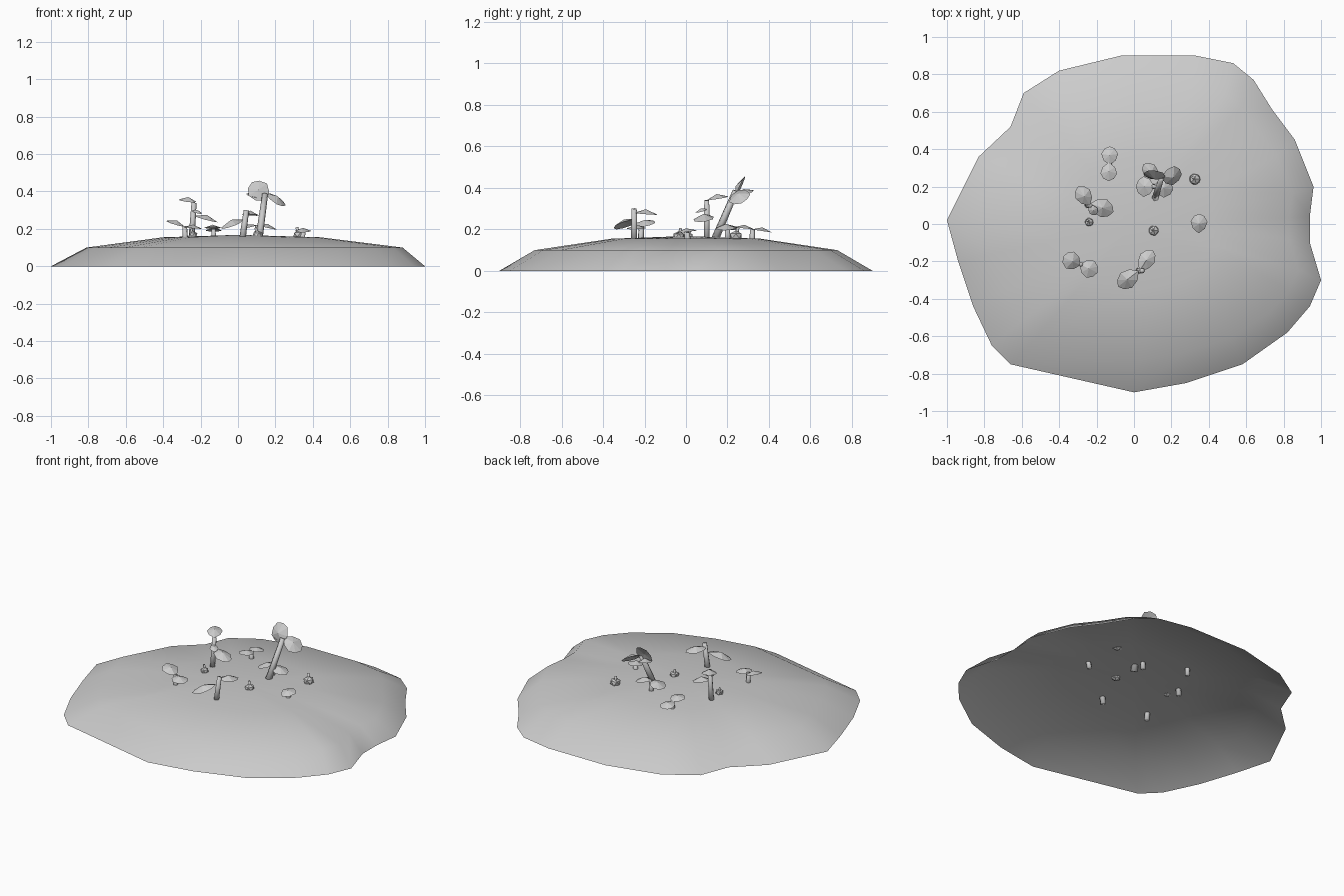
import bpy, bmesh, math
from mathutils import Vector

cube = bpy.data.objects.get("Cube")
if cube:
    bpy.data.objects.remove(cube, do_unlink=True)

grey = bpy.data.materials.new("light_grey")
grey.use_nodes = True
colour = (0.6, 0.6, 0.6, 1)
grey.diffuse_color = colour
grey.node_tree.nodes["Principled BSDF"].inputs["Base Color"].default_value = colour


def finish(bm, name, smooth=False):
    me = bpy.data.meshes.new(name)
    bm.to_mesh(me)
    bm.free()
    me.materials.append(grey)
    for p in me.polygons:
        p.use_smooth = smooth
    ob = bpy.data.objects.new(name, me)
    bpy.context.collection.objects.link(ob)
    return ob


# Open earth mound: an irregular rim drawn in towards the crown
RIM = [(-1, .02), (-.94, -.2), (-.86, -.44), (-.76, -.65), (-.66, -.75),
       (0, -.9), (.28, -.85), (.58, -.75), (.82, -.58), (.94, -.44),
       (1, -.3), (.94, -.1), (.94, .04), (.96, .2), (.86, .45), (.74, .61),
       (.64, .77), (.53, .86), (.33, .9), (-.07, .9), (-.4, .82),
       (-.59, .7), (-.66, .52), (-.83, .36)]


def mound():
    bm = bmesh.new()
    rings = []
    for sx, sy, shift, z in ((1, 1, 0, 0), (.845, .81, .035, .1),
                             (.42, .4, .02, .155)):
        rings.append([bm.verts.new((x * sx + shift, y * sy, z)) for x, y in RIM])
    n = len(RIM)
    for low, high in zip(rings, rings[1:]):
        for i in range(n):
            j = (i + 1) % n
            bm.faces.new((low[i], low[j], high[j], high[i]))
    crown = bm.verts.new((0, 0, .168))
    for i in range(n):
        bm.faces.new((rings[-1][i], rings[-1][(i + 1) % n], crown))
    finish(bm, "mound", True)


# Closed low-poly leaf from its base to its tip, raised along the middle
OUTLINE = [(0, 0), (.25, .36), (.6, .5), (.88, .3), (1, 0)]


def leaf(name, base, tip, width, up=(0, 0, 1)):
    base, tip, up = Vector(base), Vector(tip), Vector(up)
    along = tip - base
    size = along.length
    side = up.cross(along).normalized()
    normal = along.cross(side).normalized()
    bm = bmesh.new()

    def vert(u, v, h):
        return bm.verts.new(base + along * u + side * v * width + normal * h * size)

    edge = [vert(u, -v, 0) for u, v in OUTLINE]
    edge += [vert(u, v, 0) for u, v in reversed(OUTLINE[1:-1])]
    top, under = vert(.5, 0, .17), vert(.5, 0, .06)
    for a, b in zip(edge, edge[1:] + edge[:1]):
        bm.faces.new((a, b, top))
        bm.faces.new((b, a, under))
    finish(bm, name)


# Six-sided stem that runs down through the mound
def stem(name, foot, head, radius):
    foot, head = Vector(foot), Vector(head)
    bm = bmesh.new()
    bmesh.ops.create_cone(bm, cap_ends=True, segments=6, radius1=radius,
                          radius2=radius * .8, depth=(head - foot).length)
    ob = finish(bm, name, True)
    ob.rotation_euler = (head - foot).to_track_quat('Z', 'Y').to_euler()
    ob.location = (foot + head) / 2


def bud(name, x, y, radius):
    bm = bmesh.new()
    bmesh.ops.create_icosphere(bm, subdivisions=1, radius=radius)
    for v in bm.verts:
        v.co.z *= .8
    ob = finish(bm, name)
    ob.location = (x, y, .168)
    stem(name + "_tip", (x, y, .16), (x - .01, y + .01, .175 + radius), radius * .3)


mound()

# Tall seedling
stem("tall_stem", (.11, .13, .13), (.145, .24, .385), .02)
leaf("tall_leaf_left", (.15, .235, .35), (.075, .285, .45), .12, (-.2, -1, .6))
leaf("tall_leaf_right", (.145, .25, .39), (.255, .265, .325), .11, (.2, -.4, 1))
leaf("tall_leaf_back", (.13, .24, .36), (.05, .32, .39), .08)

# Straight seedling
stem("straight_stem", (-.25, .1, .12), (-.235, .1, .34), .017)
leaf("straight_leaf_high", (-.235, .1, .34), (-.3, .2, .36), .09)
leaf("straight_leaf_low", (-.235, .11, .27), (-.11, .065, .235), .1)
leaf("straight_leaf_side", (-.24, .1, .3), (-.2, .05, .28), .05)

# Front seedling with drooping leaves
stem("front_stem", (.02, -.25, .12), (.045, -.25, .3), .018)
leaf("front_leaf_back", (.03, -.25, .28), (.1, -.14, .27), .09)
leaf("front_leaf_front", (.025, -.25, .25), (-.085, -.335, .2), .1)

# Sprout nestled at the foot of the tall seedling
stem("nestled_stem", (.1, .2, .12), (.105, .2, .22), .016)
leaf("nestled_leaf_left", (.11, .2, .22), (.01, .2, .195), .11)
leaf("nestled_leaf_right", (.1, .2, .22), (.21, .185, .195), .1)

# Low sprouts: pairs of rounded leaves
stem("back_stem", (-.13, .32, .11), (-.13, .32, .2), .015)
leaf("back_leaf_far", (-.13, .315, .2), (-.13, .415, .185), .09)
leaf("back_leaf_near", (-.135, .33, .2), (-.135, .23, .21), .09)
stem("side_stem", (-.28, -.22, .11), (-.285, -.215, .215), .016)
leaf("side_leaf_outer", (-.285, -.22, .21), (-.38, -.175, .245), .1)
leaf("side_leaf_inner", (-.29, -.215, .21), (-.195, -.26, .2), .1)
stem("single_stem", (.34, .01, .12), (.35, .005, .185), .016)
leaf("single_leaf", (.345, -.05, .18), (.35, .055, .195), .09)

# Buds just breaking the surface
bud("bud_back", .325, .24, .033)
bud("bud_side", -.24, .01, .025)
bud("bud_middle", .105, -.035, .03)
